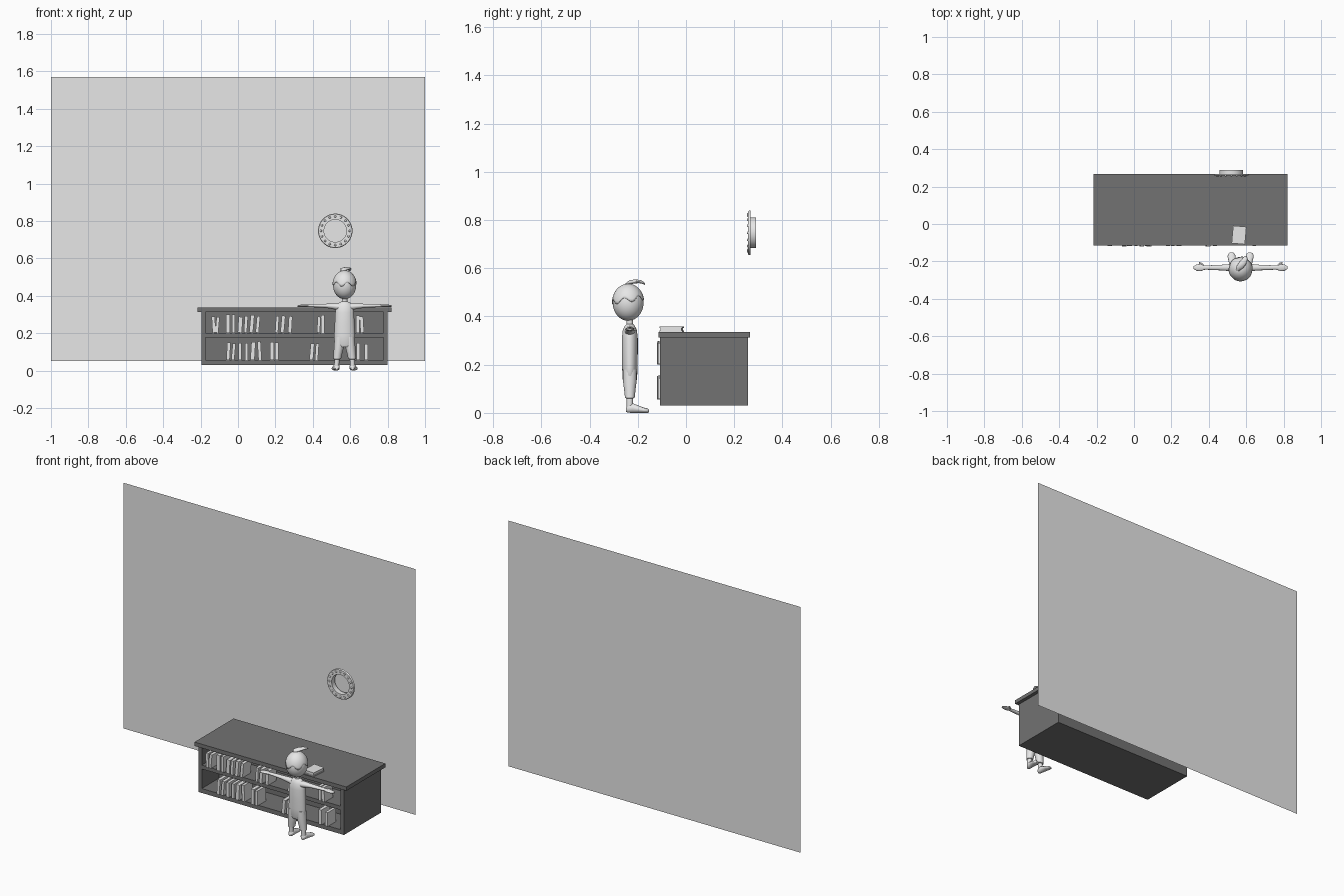
import bpy, bmesh, math, random
from mathutils import Vector, Matrix

if "Cube" in bpy.data.objects:
    bpy.data.objects.remove(bpy.data.objects["Cube"])

random.seed(4)


def material(name, v):
    m = bpy.data.materials.new(name)
    m.diffuse_color = (v, v, v, 1)
    m.use_nodes = True
    m.node_tree.nodes["Principled BSDF"].inputs["Base Color"].default_value = m.diffuse_color
    return m


LIGHT = material("light_grey", 0.8)
DARK = material("dark_grey", 0.17)


def finish(name, bm, mat, smooth=False):
    bmesh.ops.recalc_face_normals(bm, faces=bm.faces)
    me = bpy.data.meshes.new(name)
    bm.to_mesh(me)
    bm.free()
    ob = bpy.data.objects.new(name, me)
    bpy.context.collection.objects.link(ob)
    me.materials.append(mat)
    if smooth:
        bpy.ops.object.select_all(action='DESELECT')
        ob.select_set(True)
        bpy.context.view_layer.objects.active = ob
        bpy.ops.object.shade_smooth_by_angle(angle=math.radians(45))
    return ob


def add_box(bm, x0, x1, y0, y1, z0, z1, rot=None):
    c = Vector(((x0 + x1) / 2, (y0 + y1) / 2, (z0 + z1) / 2))
    m = Matrix.Translation(c) @ (rot or Matrix()) @ Matrix.Diagonal((x1 - x0, y1 - y0, z1 - z0, 1))
    bmesh.ops.create_cube(bm, size=1, matrix=m)


def loft(name, rings, axis, n=20):
    """Skin ellipses (centre, half width, half height) set square to an axis."""
    u, v = {'x': ((0, 1, 0), (0, 0, 1)), 'y': ((1, 0, 0), (0, 0, 1)), 'z': ((1, 0, 0), (0, 1, 0))}[axis]
    u, v = Vector(u), Vector(v)
    bm = bmesh.new()
    loops = []
    for c, a, b in rings:
        loops.append([bm.verts.new(Vector(c) + u * a * math.cos(2 * math.pi * i / n)
                                   + v * b * math.sin(2 * math.pi * i / n)) for i in range(n)])
    for p, q in zip(loops, loops[1:]):
        for i in range(n):
            bm.faces.new((p[i], p[(i + 1) % n], q[(i + 1) % n], q[i]))
    bm.faces.new(loops[0])
    bm.faces.new(loops[-1])
    return finish(name, bm, LIGHT, True)


def lathe_y(name, profile, cx, cz, n=48):
    """Closed (radius, y) profile turned round a y axis."""
    bm = bmesh.new()
    loops = [[bm.verts.new((cx + r * math.cos(2 * math.pi * i / n), y, cz + r * math.sin(2 * math.pi * i / n)))
              for i in range(n)] for r, y in profile]
    for p, q in zip(loops, loops[1:] + loops[:1]):
        for i in range(n):
            bm.faces.new((p[i], p[(i + 1) % n], q[(i + 1) % n], q[i]))
    return finish(name, bm, LIGHT, True)


# wall: a single sheet
bm = bmesh.new()
bm.faces.new([bm.verts.new(p) for p in ((-1, .307, .05), (1, .307, .05), (1, .307, 1.57), (-1, .307, 1.57))])
finish("wall", bm, LIGHT)

# porthole: flange, sleeve and ring of bolts
PX, PZ = 0.52, 0.747
lathe_y("porthole_ring", [(.06, .258), (.089, .258), (.092, .261), (.092, .268),
                          (.064, .268), (.064, .29), (.06, .29)], PX, PZ)
bm = bmesh.new()
for i in range(16):
    a = 2 * math.pi * i / 16
    bmesh.ops.create_uvsphere(bm, u_segments=10, v_segments=6, radius=.006, matrix=Matrix.Translation(
        (PX + .077 * math.cos(a), .258, PZ + .077 * math.sin(a))))
finish("porthole_bolts", bm, LIGHT, True)

# cabinet: solid back, sides, floor, middle shelf, lid
bm = bmesh.new()
add_box(bm, -.195, .80, .06, .257, .03, .313)
for x0, x1 in ((-.195, -.173), (.778, .80)):
    add_box(bm, x0, x1, -.107, .06, .03, .313)
for z0, z1 in ((.03, .057), (.178, .202)):
    add_box(bm, -.173, .778, -.107, .06, z0, z1)
finish("cabinet_body", bm, DARK)
bm = bmesh.new()
add_box(bm, -.217, .822, -.115, .266, .312, .336)
finish("cabinet_top", bm, DARK)

# rows of books, some leaning
ROWS = ((.202, (-.13, -.11, -.053, -.024, .012, .042, .074, .106, .209, .24, .279, .432, .453, .64, .662)),
        (.057, (-.051, -.024, .011, .045, .08, .115, .182, .207, .395, .422, .643, .686)))
bm = bmesh.new()
for z, xs in ROWS:
    for x in xs:
        w = random.uniform(.016, .023)
        h = random.uniform(.085, .1)
        lean = Matrix.Rotation(random.choice((0, 0, .06, -.06, .09)), 4, 'Y')
        add_box(bm, x - w / 2, x + w / 2, -.12 + random.uniform(0, .006), -.035, z, z + h, lean)
finish("shelf_books", bm, LIGHT)

# book lying on the lid
turn = Matrix.Rotation(math.radians(-5), 4, 'Z')
bm = bmesh.new()
add_box(bm, .526, .597, -.106, -.012, .336, .341, turn)
add_box(bm, .531, .595, -.103, -.016, .341, .353, turn)
add_box(bm, .526, .597, -.106, -.012, .353, .359, turn)
finish("lying_book", bm, LIGHT)

# figure, facing the wall with arms held out
FX, FY = 0.57, -0.233
loft("torso", [((FX, FY, z), a, b) for z, a, b in (
    (.125, .042, .024), (.14, .055, .03), (.19, .056, .032), (.25, .053, .033),
    (.31, .05, .033), (.345, .046, .029), (.362, .032, .02), (.37, .014, .012))], 'z', 28)
loft("neck", [((FX, FY, .36), .015, .014), ((FX, FY, .40), .014, .014)], 'z')

for side, s in (("left", -1), ("right", 1)):
    loft(side + "_leg", [((FX + s * dx, FY, z), a, b) for dx, z, a, b in (
        (.027, .18, .026, .029), (.030, .13, .027, .028), (.036, .09, .023, .023),
        (.040, .062, .021, .020), (.041, .06, .014, .014), (.043, .02, .013, .013))], 'z')
    loft(side + "_foot", [((FX + s * dx, y, z), a, b) for dx, y, z, a, b in (
        (.042, -.248, .013, .008, .009), (.042, -.24, .018, .015, .017), (.043, -.222, .02, .017, .02),
        (.045, -.20, .016, .019, .016), (.048, -.175, .011, .022, .011),
        (.049, -.16, .009, .018, .009), (.049, -.153, .008, .009, .006))], 'y')
    loft(side + "_arm", [((FX + s * dx, FY, z), a, b) for dx, z, a, b in (
        (.03, .34, .022, .02), (.055, .343, .019, .016), (.10, .346, .015, .011),
        (.15, .347, .013, .009), (.185, .347, .011, .008), (.195, .347, .012, .007),
        (.212, .347, .019, .007), (.235, .346, .017, .006), (.251, .345, .007, .004))], 'x')
    loft(side + "_thumb", [((FX + s * dx, y, .346), a, .005) for dx, y, a in (
        (.198, -.222, .006), (.212, -.211, .006), (.223, -.207, .003))], 'x', 10)

# head
HC = Vector((FX, -.24, .457))
bm = bmesh.new()
bmesh.ops.create_uvsphere(bm, u_segments=36, v_segments=24, radius=1, matrix=Matrix.Translation(HC)
                          @ Matrix.Diagonal((.062, .064, .075, 1)))
finish("head", bm, LIGHT, True)

# hair cap with a wavy hem, lower at the back, plus a tuft
bm = bmesh.new()
n, k = 48, 10
top = bm.verts.new(HC + Vector((0, 0, .079)))
rows = []
for j in range(1, k + 1):
    row = []
    for i in range(n):
        t = 2 * math.pi * i / n
        phi = j / k * (1.42 - .12 * math.sin(t) + .14 * math.sin(6 * t))
        row.append(bm.verts.new(HC + Vector((.065 * math.sin(phi) * math.cos(t),
                                             .067 * math.sin(phi) * math.sin(t), .079 * math.cos(phi)))))
    rows.append(row)
for i in range(n):
    m = (i + 1) % n
    bm.faces.new((top, rows[0][i], rows[0][m]))
    for p, q in zip(rows, rows[1:]):
        bm.faces.new((p[i], q[i], q[m], p[m]))
hair = finish("hair", bm, LIGHT, True)
mod = hair.modifiers.new("thickness", 'SOLIDIFY')
mod.thickness = .004
loft("hair_tuft", [((x, y, z), a, b) for x, y, z, a, b in (
    (.556, -.25, .533, .008, .005), (.564, -.235, .541, .02, .009), (.577, -.215, .545, .022, .008),
    (.588, -.195, .545, .018, .007), (.595, -.18, .541, .011, .006), (.598, -.17, .534, .004, .003))], 'y', 16)
